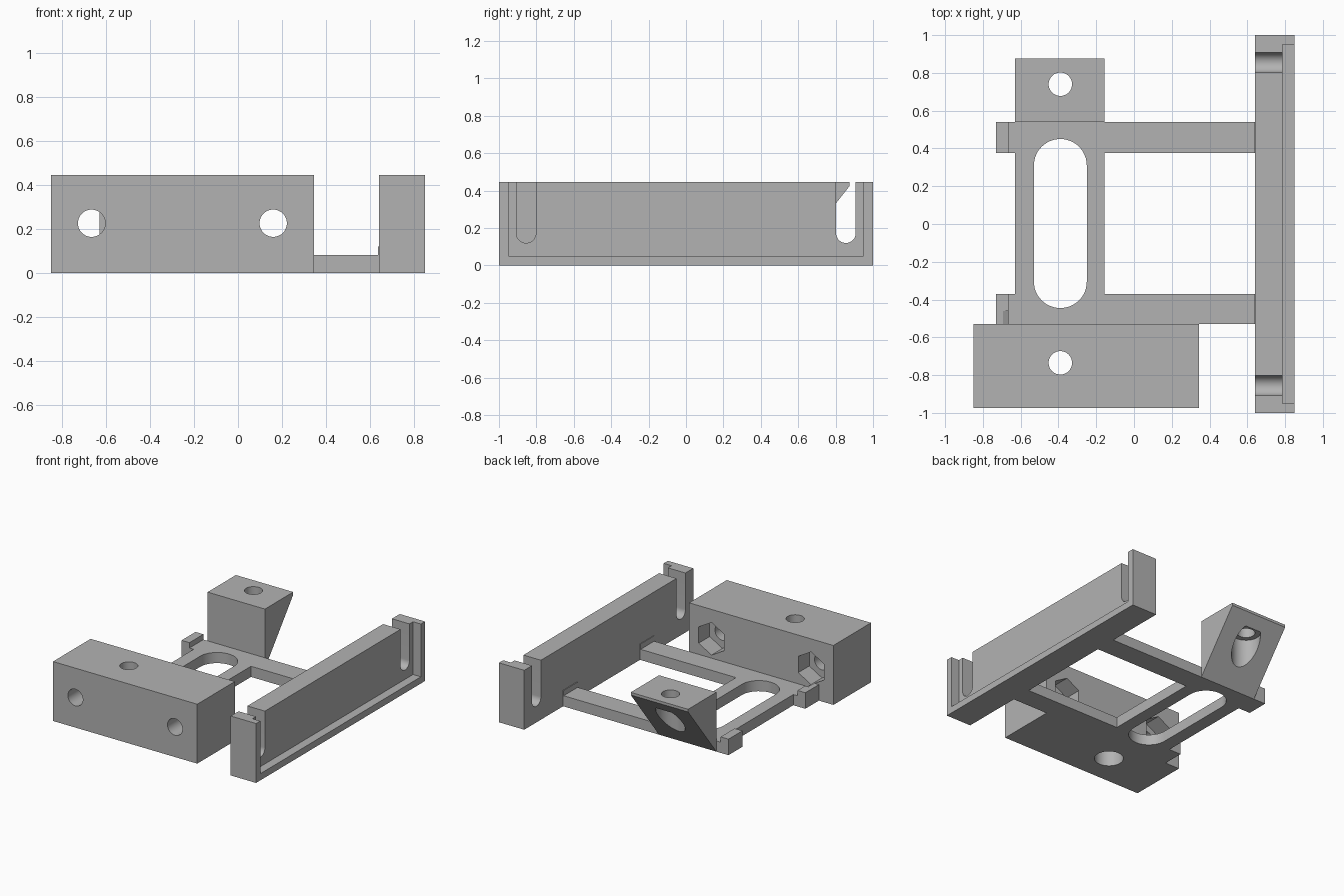
import bpy
import bmesh
import math
from mathutils import Vector

cube = bpy.data.objects.get("Cube")
if cube:
    bpy.data.objects.remove(cube, do_unlink=True)

GREY = (0.45, 0.45, 0.45, 1.0)
plastic = bpy.data.materials.new("grey plastic")
plastic.use_nodes = True
plastic.diffuse_color = GREY
plastic.node_tree.nodes["Principled BSDF"].inputs["Base Color"].default_value = GREY


def prism(name, profile, axis, start, end):
    """Extrude a 2D profile along an axis; profile holds the other two coordinates in order."""
    bm = bmesh.new()
    points = []
    for p in profile:
        co = list(p)
        co.insert("xyz".index(axis), start)
        points.append(bm.verts.new(co))
    face = bm.faces.new(points)
    shift = Vector([end - start if a == axis else 0 for a in "xyz"])
    top = bmesh.ops.extrude_face_region(bm, geom=[face])["geom"]
    bmesh.ops.translate(bm, vec=shift, verts=[v for v in top if isinstance(v, bmesh.types.BMVert)])
    bmesh.ops.recalc_face_normals(bm, faces=bm.faces)
    mesh = bpy.data.meshes.new(name)
    bm.to_mesh(mesh)
    bm.free()
    mesh.materials.append(plastic)
    obj = bpy.data.objects.new(name, mesh)
    bpy.context.collection.objects.link(obj)
    return obj


def rect(a0, a1, b0, b1):
    return [(a0, b0), (a1, b0), (a1, b1), (a0, b1)]


def circle(a, b, r, sides=48, turn=0.0):
    return [(a + r * math.cos(turn + math.tau * i / sides),
             b + r * math.sin(turn + math.tau * i / sides)) for i in range(sides)]


def slot(a, b0, b1, r, steps=24):
    """Rounded slot running along the second coordinate."""
    arc = [(math.cos(math.pi * i / steps) * r, math.sin(math.pi * i / steps) * r)
           for i in range(steps + 1)]
    return [(a + u, b1 - r + v) for u, v in arc] + [(a - u, b0 + r - v) for u, v in arc]


def combine(obj, tool, operation="DIFFERENCE"):
    """Apply a boolean and remove the tool object."""
    mod = obj.modifiers.new("boolean", "BOOLEAN")
    mod.operation = operation
    mod.solver = "EXACT"
    mod.object = tool
    bpy.context.view_layer.update()
    depsgraph = bpy.context.evaluated_depsgraph_get()
    mesh = bpy.data.meshes.new_from_object(obj.evaluated_get(depsgraph))
    obj.modifiers.clear()
    obj.data = mesh
    bpy.data.objects.remove(tool, do_unlink=True)


def screw_hole(obj, x, y):
    """Vertical hole, counterbored from below."""
    combine(obj, prism("cutter", circle(x, y, 0.062), "z", -0.1, 0.6))
    combine(obj, prism("cutter", circle(x, y, 0.1), "z", -0.1, 0.35))


HEIGHT = 0.445
HOLE_X = -0.39
NUT_XS = (-0.665, 0.16)
NUT_Z = 0.225


def nut_pocket(x):
    return prism("cutter", circle(x, NUT_Z, 0.122, 6, math.pi / 2), "y", -0.66, -0.46)


# Base frame: two lipped rails joined by a slotted web
rail = [(-0.73, 0), (0.64, 0), (0.64, 0.12), (0.635, 0.12), (0.635, 0.08),
        (-0.665, 0.08), (-0.665, 0.12), (-0.73, 0.12)]
frame = prism("base_frame", rect(-0.63, -0.155, -0.45, 0.45), "z", 0, 0.08)
for y0, y1 in ((-0.53, -0.37), (0.375, 0.54)):
    combine(frame, prism("rail", rail, "y", y0, y1), "UNION")
combine(frame, prism("cutter", slot(HOLE_X, -0.445, 0.45, 0.14), "z", -0.1, 0.2))
combine(frame, nut_pocket(NUT_XS[0]))

# Front mounting block with bolt holes and hexagonal nut pockets
block = prism("front_block", rect(-0.85, 0.345, -0.975, -0.53), "z", 0, HEIGHT)
for x in NUT_XS:
    combine(block, prism("cutter", circle(x, NUT_Z, 0.062), "y", -1.1, -0.4))
    combine(block, nut_pocket(x))
screw_hole(block, HOLE_X, -0.735)

# Rear wedge mount
wedge = prism("rear_wedge", [(0.54, 0), (0.875, 0.425), (0.875, HEIGHT), (0.54, HEIGHT)],
              "x", -0.63, -0.155)
screw_hole(wedge, HOLE_X, 0.74)

# Side wall with an outer recess and an open slot near each end
wall = prism("side_wall", rect(0.64, 0.85, -1, 1), "z", 0, HEIGHT)
combine(wall, prism("cutter", rect(-0.95, 0.95, 0.05, 0.6), "x", 0.785, 0.95))
for side in (-1, 1):
    combine(wall, prism("cutter", slot(side * 0.855, 0.12, 0.7, 0.0525), "x", 0.5, 0.8))

# Smooth hole walls, keep hard edges sharp
bpy.ops.object.select_all(action="DESELECT")
for part in (frame, block, wedge, wall):
    part.select_set(True)
bpy.context.view_layer.objects.active = frame
bpy.ops.object.shade_smooth_by_angle(angle=math.radians(30))
